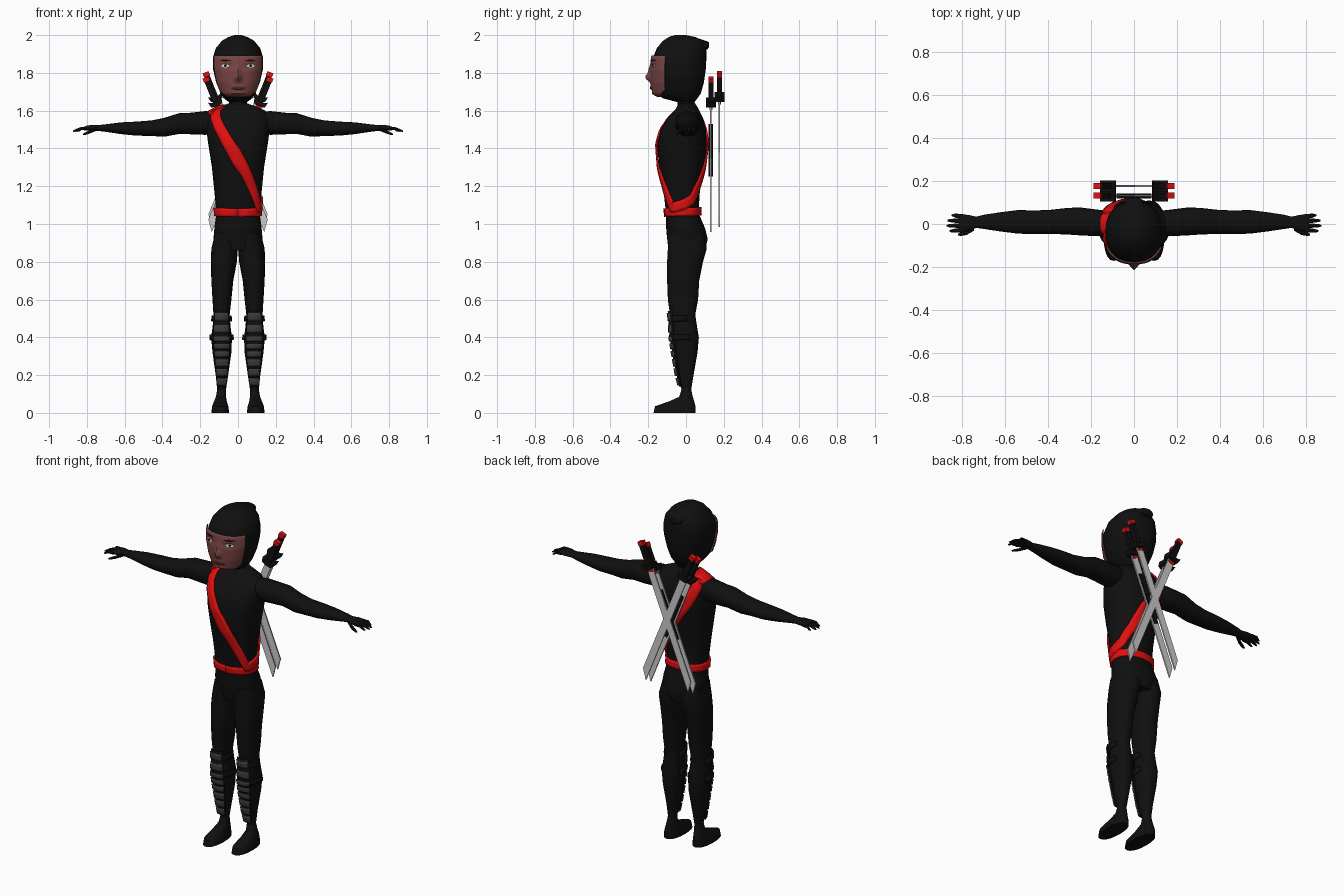
import bpy, bmesh, math
from mathutils import Vector

cube = bpy.data.objects.get("Cube")
if cube:
    bpy.data.objects.remove(cube)


def material(name, r, g, b):
    m = bpy.data.materials.new(name)
    m.use_nodes = True
    m.diffuse_color = (r, g, b, 1)
    m.node_tree.nodes["Principled BSDF"].inputs["Base Color"].default_value = (r, g, b, 1)
    return m


black = material("black cloth", .005, .005, .005)
red = material("red sash", .75, .005, .005)
skin = material("brown skin", .2, .06, .06)
lips = material("dark lips", .09, .025, .03)
white = material("eye white", .8, .8, .8)
steel = material("steel", .6, .6, .6)
grey = material("grey plate", .045, .045, .045)


def finish(name, bm, mat, thickness=0):
    bmesh.ops.recalc_face_normals(bm, faces=bm.faces)
    me = bpy.data.meshes.new(name)
    bm.to_mesh(me)
    bm.free()
    me.materials.append(mat)
    ob = bpy.data.objects.new(name, me)
    bpy.context.collection.objects.link(ob)
    if thickness:
        mod = ob.modifiers.new("thickness", "SOLIDIFY")
        mod.thickness, mod.offset = thickness, 0
    bpy.ops.object.select_all(action="DESELECT")
    ob.select_set(True)
    bpy.context.view_layer.objects.active = ob
    bpy.ops.object.shade_smooth_by_angle(angle=math.radians(45))
    return ob


def oval(sec, theta, grow=0):
    """Point on a rounded cross-section; angle 0 is the front."""
    t, ca, ha, cb, hb = sec
    bend = lambda v: math.copysign(abs(v) ** .88, v)
    return (ca + (ha + grow) * bend(math.sin(theta)), cb - (hb + grow) * bend(math.cos(theta)), t)


def bridge(bm, rows, closed):
    for a, b in zip(rows, rows[1:]):
        n = len(a)
        for i in range(n if closed else n - 1):
            j = (i + 1) % n
            bm.faces.new((a[i], a[j], b[j], b[i]))


def loft(name, secs, mat, axis="z", side=1, n=20):
    """Sections are (position, centre, half size, centre, half size)."""
    turn = {"z": lambda a, b, t: (a, b, t), "x": lambda a, b, t: (t, a, b),
            "y": lambda a, b, t: (a, t, b)}[axis]
    bm = bmesh.new()
    rows = []
    for s in secs:
        row = []
        for i in range(n):
            x, y, z = turn(*oval(s, math.tau * i / n))
            row.append(bm.verts.new((side * x, y, z)))
        rows.append(row)
    bridge(bm, rows, True)
    bm.faces.new(rows[0])
    bm.faces.new(rows[-1])
    return finish(name, bm, mat)


def section_at(secs, z):
    secs = sorted(secs)
    z = min(max(z, secs[0][0]), secs[-1][0])
    for a, b in zip(secs, secs[1:]):
        if z <= b[0]:
            k = (z - a[0]) / (b[0] - a[0])
            return [p + (q - p) * k for p, q in zip(a, b)]


def wrap(name, secs, path, half, mat, grow=.006, side=1, radius=.13, thick=.008):
    """Strip lying on a lofted surface along (angle in degrees, height) points."""
    pts = []
    for (a, z), (b, w) in zip(path, path[1:]):
        pts += [Vector((math.radians(a + (b - a) * k / 8) * radius, z + (w - z) * k / 8)) for k in range(8)]
    pts.append(Vector((math.radians(path[-1][0]) * radius, path[-1][1])))
    bm = bmesh.new()
    rows = []
    for i, p in enumerate(pts):
        d = (pts[min(i + 1, len(pts) - 1)] - pts[max(i - 1, 0)]).normalized()
        row = []
        for k in (-1, -.33, .33, 1):
            q = p + Vector((-d.y, d.x)) * half * k
            x, y, z = oval(section_at(secs, q.y), q.x / radius, grow)
            row.append(bm.verts.new((side * x, y, z)))
        rows.append(row)
    bridge(bm, rows, False)
    return finish(name, bm, mat, thick)


# Torso and pelvis
torso = [(z, 0, w, (f + b) / 2, (b - f) / 2) for z, w, f, b in (
    (.86, .09, -.085, .1), (.92, .13, -.1, .115), (.98, .125, -.105, .1), (1.05, .115, -.105, .07),
    (1.12, .12, -.113, .07), (1.2, .128, -.122, .075), (1.3, .138, -.143, .095), (1.42, .157, -.152, .11),
    (1.5, .168, -.135, .105), (1.56, .168, -.1, .09), (1.6, .145, -.06, .07), (1.62, .1, -.048, .06),
    (1.64, .045, -.04, .048))]
loft("torso", torso, black, n=28)

# Belt and diagonal sash
wrap("belt", torso, [(0, 1.06), (180, 1.068), (360, 1.06)], .022, red, .008)
wrap("sash", torso, [(-50, 1.61), (-22, 1.46), (0, 1.34), (30, 1.2), (60, 1.085), (90, 1.1),
                     (120, 1.13), (150, 1.22), (180, 1.36), (205, 1.47), (230, 1.61)], .027, red, .008)
wrap("sash_shoulder", torso, [(-50, 1.605), (-130, 1.605)], .025, red, .008)

# Hooded head with neck and swept tail
head = [(z, 0, w, (f + b) / 2, (b - f) / 2) for z, w, f, b in (
    (1.6, .05, -.045, .05), (1.645, .047, -.045, .045), (1.665, .075, -.12, .06), (1.69, .092, -.165, .078),
    (1.75, .116, -.175, .095), (1.82, .132, -.178, .105), (1.88, .133, -.175, .108), (1.93, .118, -.155, .107),
    (1.97, .085, -.122, .09), (1.99, .05, -.09, .05), (2, .018, -.06, 0))]
loft("hood", head, black, n=28)
loft("hood_tail", [(-.03, 0, .05, 1.972, .02), (.06, 0, .055, 1.95, .034),
                   (.113, 0, .04, 1.945, .022), (.122, 0, .02, 1.95, .012)], black, "y")


def face_point(theta, z, grow=.008):
    x, y, z = oval(section_at(head, z), theta, grow)
    bump = lambda cx, cz, sx, sz: math.exp(-((x - cx) / sx) ** 2 - ((z - cz) / sz) ** 2)
    y -= .026 * bump(0, 1.775, .016, .02) + .01 * bump(0, 1.81, .012, .03)
    y -= .007 * bump(0, 1.722, .03, .014) + .006 * bump(0, 1.685, .03, .012)
    y += .007 * (bump(.055, 1.837, .03, .014) + bump(-.055, 1.837, .03, .014))
    return x, y, z


def face_patch(name, mat, outline, thick, grow=.008, n=24):
    """Patch on the face; outline gives the angle limits for rows of heights."""
    bm = bmesh.new()
    rows = [[bm.verts.new(face_point(lo + (hi - lo) * i / n, z, grow)) for i in range(n + 1)]
            for lo, hi, z in outline]
    bridge(bm, rows, False)
    return finish(name, bm, mat, thick)


# Face, eyes, brows and mouth
rim = math.radians(62)
face_patch("face", skin, [(-rim * k, rim * k, 1.675 + .215 * i / 26)
                          for i in range(27) for k in [min(1, .6 + i / 10) if i < 20 else 1]], .006, n=40)
for s in (1, -1):
    label = "left" if s > 0 else "right"
    for part, mat, mid, wide, z, tall, grow in (
            ("eye", white, .43, .17, 1.837, .009, .013), ("pupil", black, .42, .05, 1.838, .007, .016),
            ("brow", black, .43, .2, 1.866, .004, .012)):
        rows = []
        for i in range(7):
            v = i / 3 - 1
            r = wide * math.sqrt(max(.02, 1 - v * v))
            rows.append((s * mid - r, s * mid + r, z + tall * v))
        face_patch(label + "_" + part, mat, rows, .003, grow, 8)
face_patch("mouth", lips, [(-.27 * k, .27 * k, 1.713 + .004 * i)
                           for i, k in enumerate((.4, .8, 1, .7, .3))], .004, .012, 10)

# Limbs
leg = [(.95, .063, .058, 0, .098), (.87, .071, .07, .007, .103), (.8, .075, .069, -.005, .095),
       (.7, .083, .058, -.015, .085), (.6, .085, .05, -.016, .08), (.52, .087, .043, -.018, .067),
       (.46, .087, .047, -.01, .068), (.4, .087, .055, -.005, .073), (.32, .085, .05, -.002, .063),
       (.2, .085, .033, -.002, .042), (.12, .087, .023, .002, .025)]
foot = [(.13, .087, .022, .002, .024), (.085, .09, .027, 0, .036), (.06, .093, .034, -.024, .068),
        (.035, .094, .043, -.057, .107), (0, .094, .047, -.061, .111)]
arm = [(.11, .005, .055, 1.54, .05), (.17, .005, .062, 1.535, .063), (.25, .012, .065, 1.532, .057),
       (.31, .013, .062, 1.532, .055), (.39, .01, .056, 1.512, .05), (.46, .008, .055, 1.507, .041),
       (.54, .01, .055, 1.505, .037), (.62, .01, .045, 1.507, .031), (.7, .01, .033, 1.508, .02),
       (.735, .008, .026, 1.508, .016), (.77, .005, .037, 1.509, .016), (.8, .004, .041, 1.508, .013),
       (.815, .004, .037, 1.505, .009)]
for s in (1, -1):
    label = "left" if s > 0 else "right"
    loft(label + "_leg", leg, black, side=s)
    loft(label + "_foot", foot, black, side=s)
    loft(label + "_arm", arm, black, "x", s)
    # Fingers and thumb
    for i in range(4):
        y = -.028 + .021 * i
        reach = (.86, .873, .87, .85)[i]
        loft(f"{label}_finger_{i + 1}", [(.795, y, .011, 1.507, .009), (.83, y * 1.1, .01, 1.506, .008),
             (reach - .01, y * 1.15, .007, 1.495, .006), (reach, y * 1.15, .003, 1.491, .003)], black, "x", s, 8)
    loft(label + "_thumb", [(.745, -.018, .013, 1.505, .01), (.78, -.04, .011, 1.49, .009),
                            (.81, -.048, .008, 1.478, .007), (.82, -.049, .003, 1.475, .003)], black, "x", s, 8)
    # Shin guard: black backing, grey plates and two straps
    wrap(label + "_guard_backing", leg, [(-42, .34), (42, .34)], .2, black, .005, s)
    for i, (z, half) in enumerate(((.508, .02), (.445, .02), (.392, .013), (.353, .014), (.312, .015),
                                   (.265, .02), (.215, .02), (.165, .02))):
        wrap(f"{label}_shin_plate_{i + 1}", leg, [(-36, z), (36, z)], half, grey, .012, s)
    for i, z in enumerate((.5, .4)):
        wrap(f"{label}_guard_strap_{i + 1}", leg, [(-105, z), (105, z)], .015, black, .007, s)


def slab(name, outline, top, y, thick, mat, side):
    """Flat prism; outline is (across, along) on the slanted sword line."""
    down = Vector((.33, 0, -.81)).normalized()
    across = Vector((-down.z, 0, down.x))
    bm = bmesh.new()
    rows = []
    for dy in (-thick / 2, thick / 2):
        row = []
        for u, t in outline:
            p = top + across * u + down * t
            row.append(bm.verts.new((side * p.x, y + dy, p.z)))
        rows.append(row)
    bridge(bm, rows, True)
    bm.faces.new(rows[0])
    bm.faces.new(rows[1])
    finish(name, bm, mat)


def block(half, start, end):
    return [(-half, start), (half, start), (half, end), (-half, end)]


# Two crossed pairs of swords on the back
for s in (1, -1):
    for layer, y, z in (("inner", .132, 1.775), ("outer", .177, 1.803)):
        label = f"{layer}_sword_{'left' if s < 0 else 'right'}_"
        top = Vector((-.172, 0, z))
        slab(label + "blade", [(-.021, .16), (.021, .16), (.021, .82), (-.021, .875)], top, y, .008, steel, s)
        slab(label + "pommel", block(.017, 0, .022), top, y, .028, red, s)
        slab(label + "grip", block(.014, .02, .14), top, y, .026, black, s)
        slab(label + "guard", [(-.038, .128), (-.015, .14), (.015, .14), (.038, .128), (.032, .158),
                               (0, .165), (-.032, .158)], top, y, .052, black, s)
        slab(label + "collar", block(.016, .16, .178), top, y, .016, red, s)
    slab("scabbard_holder_" + ("right" if s > 0 else "left"), block(.012, .27, .56),
         Vector((-.172, 0, 1.775)), .131, .024, black, s)
